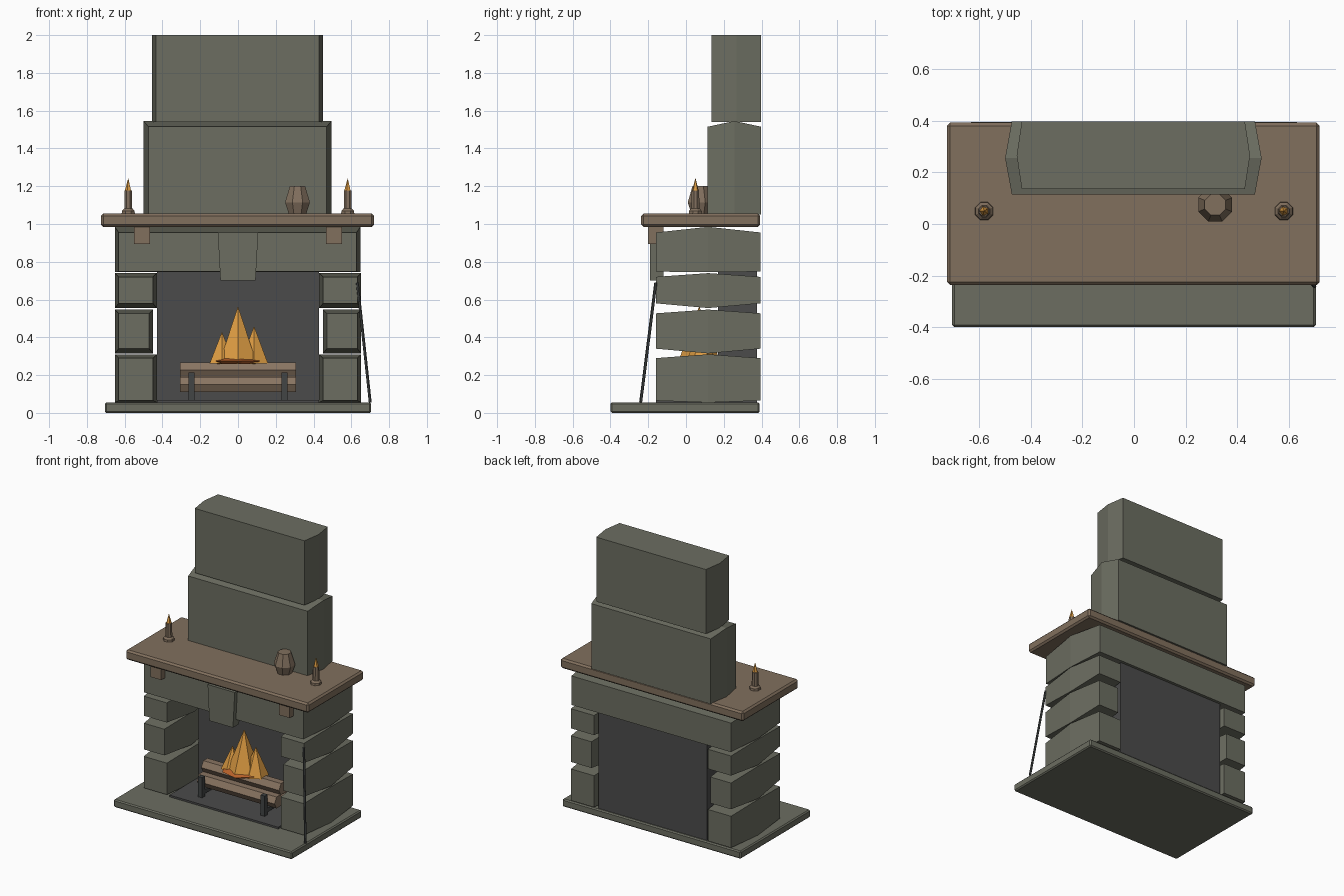
import bpy, bmesh, math
from mathutils import Vector

cube = bpy.data.objects.get("Cube")
if cube:
    bpy.data.objects.remove(cube, do_unlink=True)


def material(name, rgb):
    m = bpy.data.materials.new(name)
    m.use_nodes = True
    m.diffuse_color = (*rgb, 1)
    m.node_tree.nodes["Principled BSDF"].inputs["Base Color"].default_value = (*rgb, 1)
    return m


STONE = material("grey_green_stone", (0.15, 0.155, 0.12))
WOOD = material("brown_wood", (0.22, 0.16, 0.11))
SOOT = material("dark_soot", (0.07, 0.07, 0.07))
IRON = material("dark_iron", (0.055, 0.06, 0.06))
LOG = material("log_wood", (0.25, 0.175, 0.12))
FLAME = material("orange_flame", (0.72, 0.33, 0.055))
EMBER = material("red_ember", (0.52, 0.13, 0.025))


def add_object(name, bm, mat):
    bmesh.ops.recalc_face_normals(bm, faces=bm.faces)
    mesh = bpy.data.meshes.new(name)
    bm.to_mesh(mesh)
    bm.free()
    mesh.materials.append(mat)
    ob = bpy.data.objects.new(name, mesh)
    bpy.context.collection.objects.link(ob)
    return ob


def loft(name, rings, mat):
    """Skin a list of equal-length point rings and cap both ends."""
    bm = bmesh.new()
    loops = [[bm.verts.new(p) for p in ring] for ring in rings]
    n = len(loops[0])
    for a, b in zip(loops, loops[1:]):
        for i in range(n):
            j = (i + 1) % n
            bm.faces.new((a[i], a[j], b[j], b[i]))
    bm.faces.new(loops[0])
    bm.faces.new(loops[-1])
    return add_object(name, bm, mat)


def box(name, x, y, z, mat, bevel=0):
    rings = [[(x[0], d, z[0]), (x[1], d, z[0]), (x[1], d, z[1]), (x[0], d, z[1])] for d in y]
    ob = loft(name, rings, mat)
    if bevel:
        mod = ob.modifiers.new("worn_edges", "BEVEL")
        mod.width = bevel
        mod.segments = 1
    return ob


def stone(name, x, y, z, side=0.02, top=0.02, bottom=0.02):
    """Rough block, fullest at mid depth and narrower at front and back."""
    rings = []
    for d, k in ((y[0], 1), (sum(y) / 2, 0), (y[1], 1)):
        x0, x1 = x[0] + side * k, x[1] - side * k
        z0, z1 = z[0] + bottom * k, z[1] - top * k
        rings.append([(x0, d, z0), (x1, d, z0), (x1, d, z1), (x0, d, z1)])
    return loft(name, rings, STONE)


def turned(name, x, y, profile, sides, mat):
    """Faceted turned shape from (radius, height) pairs."""
    rings = []
    for r, z in profile:
        angles = [math.tau * (i + 0.5) / sides for i in range(sides)]
        rings.append([(x + r * math.cos(a), y + r * math.sin(a), z) for a in angles])
    return loft(name, rings, mat)


def rod(name, start, end, radius, sides, mat):
    a, b = Vector(start), Vector(end)
    turn = (b - a).to_track_quat("Z", "Y")
    ring = [turn @ Vector((radius * math.cos(math.tau * i / sides),
                           radius * math.sin(math.tau * i / sides), 0)) for i in range(sides)]
    return loft(name, [[p + v for v in ring] for p in (a, b)], mat)


# Hearth slab, firebox floor and back
box("hearth_slab", (-0.705, 0.705), (-0.4, 0.39), (0, 0.055), STONE, 0.008)
box("firebox_floor", (-0.43, 0.43), (-0.16, 0.18), (0.055, 0.068), SOOT)
box("firebox_back", (-0.43, 0.43), (0.17, 0.375), (0.055, 0.75), SOOT)

# Stacked side stones
DEPTH = (-0.16, 0.395)
courses = (("lower", 0.43, 0.055, 0.31), ("middle", 0.45, 0.315, 0.547), ("upper", 0.43, 0.555, 0.74))
for course, inner, z0, z1 in courses:
    for side, s in (("left", 1), ("right", -1)):
        stone(f"{course}_{side}_stone", sorted((s * inner, s * 0.652)), DEPTH, (z0, z1),
              bottom=0.01 if course == "lower" else 0.025)

# Lintel, keystone and chimney
stone("lintel", (-0.652, 0.648), DEPTH, (0.745, 0.985), top=0.03, bottom=0.003)
loft("keystone", [[(-0.093, y, 0.7), (0.093, y, 0.7), (0.107, y, 0.955), (-0.107, y, 0.955)]
                  for y in (-0.19, -0.12)], STONE)
stone("chimney_lower", (-0.5, 0.495), (0.115, 0.398), (1.05, 1.545), side=0.026, top=0.03, bottom=0)
stone("chimney_upper", (-0.455, 0.45), (0.135, 0.398), (1.54, 2.0), top=0, bottom=0)

# Mantel shelf and brackets
box("mantel_shelf", (-0.725, 0.72), (-0.237, 0.393), (0.985, 1.055), WOOD, 0.012)
for side, s in (("left", 1), ("right", -1)):
    box(f"mantel_bracket_{side}", sorted((s * 0.465, s * 0.55)), (-0.202, -0.12), (0.895, 0.99), WOOD)

    # Candles
    x, y = s * 0.581, 0.05
    turned(f"candle_holder_{side}", x, y, ((0.038, 1.053), (0.036, 1.07), (0.024, 1.082)), 8, WOOD)
    turned(f"candle_{side}", x, y, ((0.023, 1.08), (0.021, 1.177)), 8, WOOD)
    turned(f"candle_flame_{side}", x, y, ((0.018, 1.177), (0.001, 1.24)), 5, FLAME)

    # Fire irons under the logs
    box(f"andiron_post_{side}", (s * 0.247 - 0.016, s * 0.247 + 0.016), (-0.075, -0.043), (0.066, 0.213), IRON)
    box(f"andiron_bar_{side}", (s * 0.247 - 0.014, s * 0.247 + 0.014), (-0.06, 0.17), (0.085, 0.113), IRON)

# Vase
turned("vase", 0.315, 0.075, ((0.05, 1.053), (0.071, 1.115), (0.044, 1.2)), 8, WOOD)

# Logs
for name, y, z in (("front", 0.02, 0.15), ("back", 0.12, 0.15), ("top", 0.07, 0.227)):
    ring = [(y + 0.047 * math.cos(math.tau * i / 6), z + 0.047 * math.sin(math.tau * i / 6)) for i in range(6)]
    loft(f"{name}_log", [[(x, a, b) for a, b in ring] for x in (-0.307, 0.307)], LOG)

# Embers and flames
turned("embers", -0.01, 0.07, ((0.11, 0.258), (0.14, 0.275), (0.09, 0.288)), 7, EMBER)
for name, x, y, r, z in (("main", 0, 0.07, 0.115, 0.56), ("left", -0.085, 0.06, 0.075, 0.425),
                         ("right", 0.085, 0.08, 0.085, 0.455)):
    turned(f"{name}_flame", x, y, ((r, 0.262), (0.002, z)), 6, FLAME)

# Poker leaning on the side stones
rod("poker", (0.7, -0.24, 0.056), (0.632, -0.16, 0.69), 0.008, 6, IRON)
